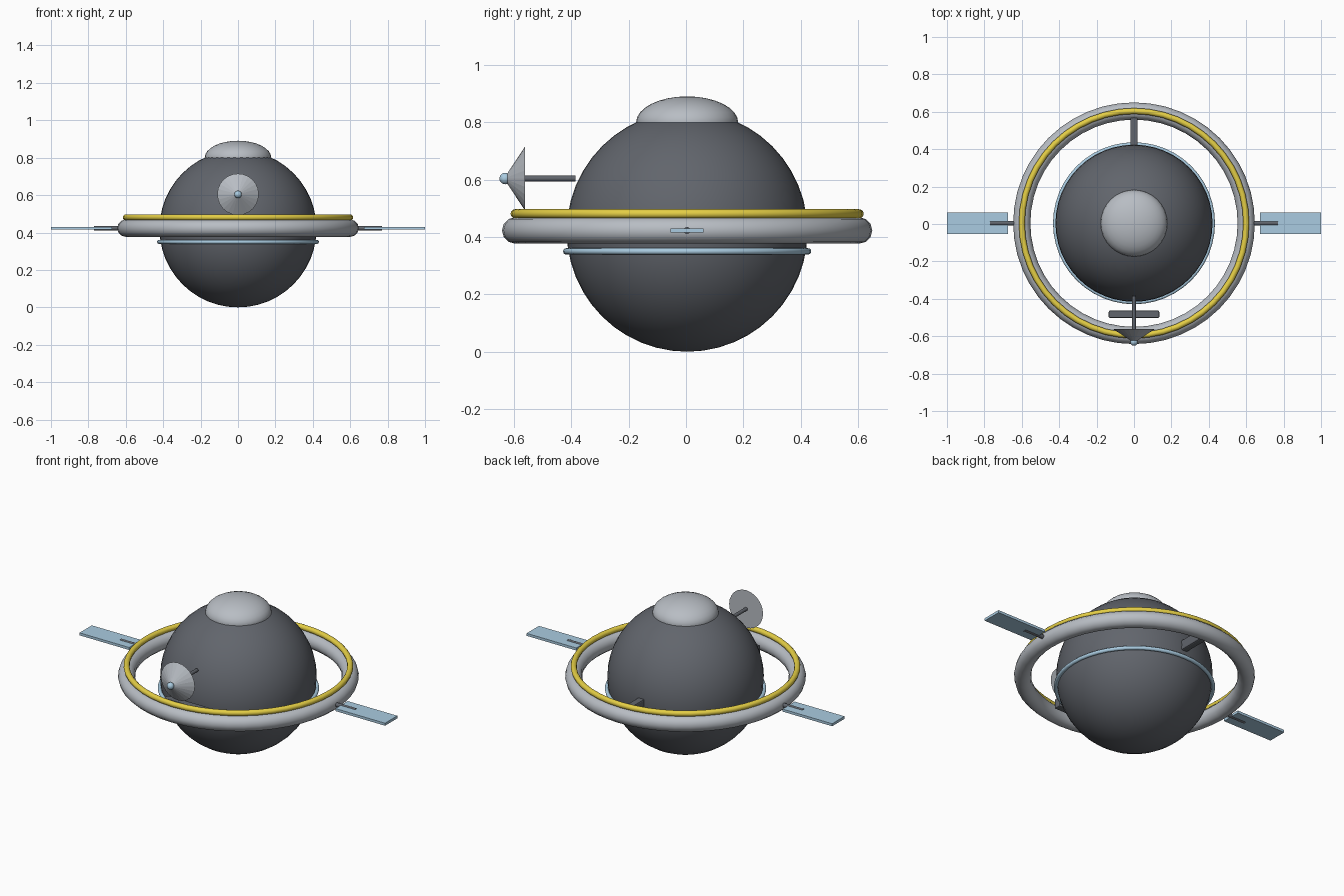
import bpy
from math import pi

if "Cube" in bpy.data.objects:
    bpy.data.objects.remove(bpy.data.objects["Cube"])

Y = 0.004   # centre of the station in y
Z = 0.42    # equator height


def material(name, rgb):
    m = bpy.data.materials.new(name)
    m.diffuse_color = (*rgb, 1)
    m.use_nodes = True
    m.node_tree.nodes["Principled BSDF"].inputs["Base Color"].default_value = m.diffuse_color
    return m


dark = material("dark_grey", (0.12, 0.13, 0.15))
light = material("light_grey", (0.48, 0.51, 0.55))
yellow = material("yellow", (0.78, 0.62, 0.06))
blue = material("pale_blue", (0.40, 0.60, 0.75))


def finish(name, mat, smooth=True):
    o = bpy.context.object
    o.name = name
    o.data.materials.append(mat)
    if smooth:
        bpy.ops.object.transform_apply(location=False, rotation=False, scale=True)
        bpy.ops.object.shade_smooth_by_angle(angle=0.6)
    return o


def ball(name, mat, loc, r, squash=1, seg=48):
    bpy.ops.mesh.primitive_uv_sphere_add(segments=seg, ring_count=seg // 2, radius=r, location=loc)
    bpy.context.object.scale.z = squash
    return finish(name, mat)


def ring(name, mat, z, major, minor):
    bpy.ops.mesh.primitive_torus_add(location=(0, Y, z), major_radius=major, minor_radius=minor,
                                     major_segments=48, minor_segments=12)
    return finish(name, mat)


def box(name, mat, loc, size, bevel=0):
    bpy.ops.mesh.primitive_cube_add(size=1, location=loc)
    o = bpy.context.object
    o.scale = size
    bpy.ops.object.transform_apply(location=False, rotation=False, scale=True)
    if bevel:
        b = o.modifiers.new("bevel", 'BEVEL')
        b.width = bevel
        b.segments = 2
    return finish(name, mat, False)


def rod(name, mat, loc, r, length, rot):
    bpy.ops.mesh.primitive_cylinder_add(vertices=12, radius=r, depth=length, location=loc, rotation=rot)
    return finish(name, mat)


# Body and top dome
ball("body", dark, (0, Y, Z), 0.42)
ball("top_dome", light, (0, Y, 0.80), 0.178, 0.51, 32)

# Rings
ring("outer_ring", light, 0.423, 0.60, 0.046)
ring("yellow_trim_ring", yellow, 0.481, 0.60, 0.016)
ring("blue_body_ring", blue, 0.35, 0.422, 0.011)

# Struts: the back one reaches the ring, the front one lies crosswise
box("back_strut", dark, (0, 0.495, Z), (0.04, 0.265, 0.06), 0.007)
box("front_strut", dark, (0, -0.483, Z), (0.27, 0.04, 0.06), 0.007)

# Solar panels with arms on both sides
for side, s in (("right", 1), ("left", -1)):
    rod(side + "_panel_arm", dark, (s * 0.69, Y, 0.423), 0.012, 0.16, (0, pi / 2, 0))
    box(side + "_solar_panel", blue, (s * 0.8375, Y, 0.423), (0.325, 0.115, 0.015))

# Antenna: arm, forward-pointing cone dish and feed
rod("antenna_arm", dark, (0, -0.48, 0.604), 0.01, 0.19, (pi / 2, 0, 0))
bpy.ops.mesh.primitive_cone_add(vertices=24, radius1=0.111, radius2=0.02, depth=0.06,
                                location=(0, -0.592, 0.604), rotation=(pi / 2, 0, 0))
finish("antenna_dish", light, False)
ball("antenna_feed", blue, (0, -0.631, 0.604), 0.02, 1, 16)
